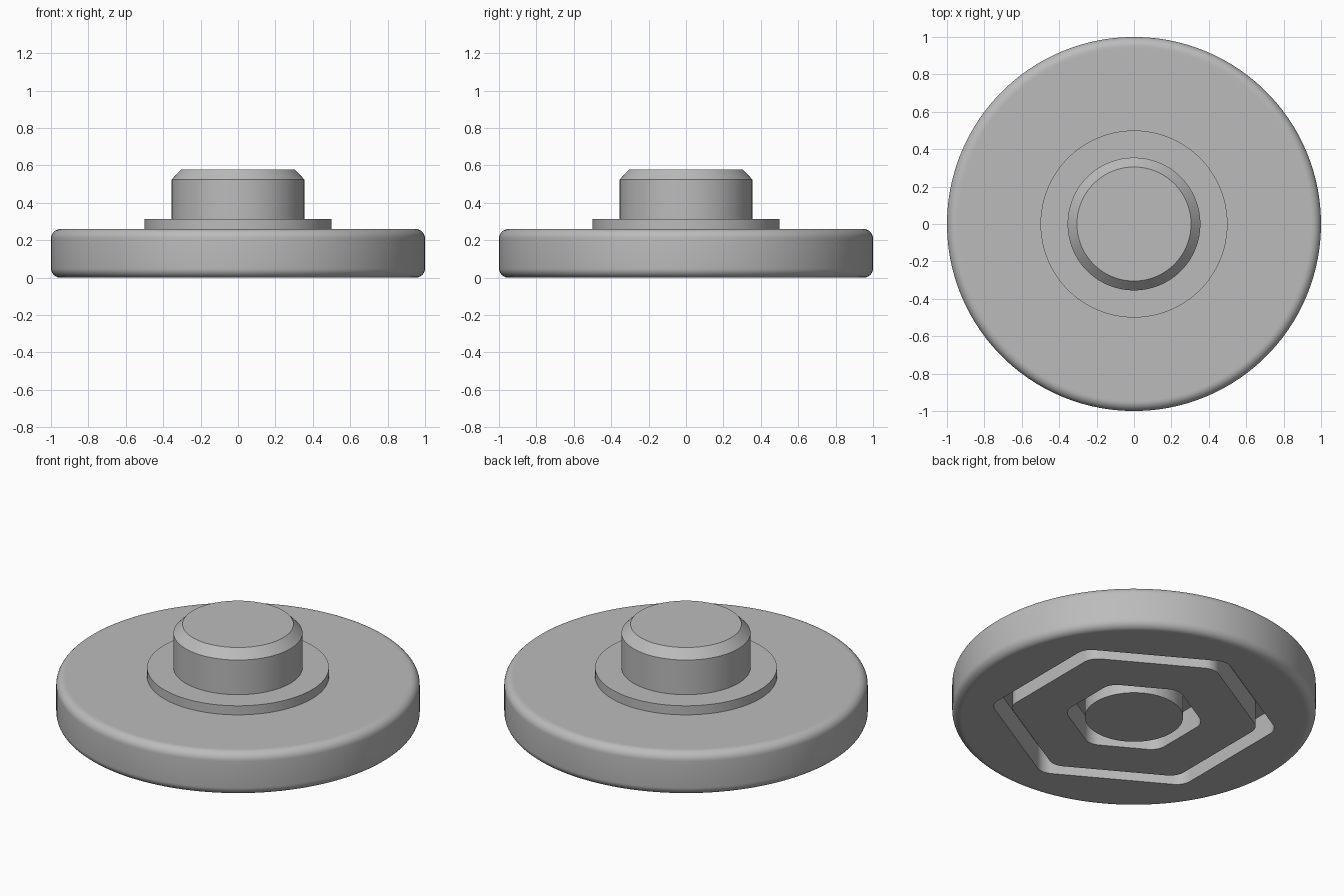
import bpy, bmesh
from math import sin, cos, radians

cube = bpy.data.objects.get("Cube")
if cube:
    bpy.data.objects.remove(cube, do_unlink=True)

SIDES = 120
PER_CORNER = SIDES // 6
ANGLES = [radians(360 * (i + 0.5) / SIDES) for i in range(SIDES)]

grey = bpy.data.materials.new("plain grey")
grey.use_nodes = True
colour = (0.5, 0.5, 0.5, 1)
grey.diffuse_color = colour
grey.node_tree.nodes["Principled BSDF"].inputs["Base Color"].default_value = colour


def circle(r, z):
    return [(r * cos(a), r * sin(a), z) for a in ANGLES]


def hexagon(apothem, r, z):
    """Hexagon with corners rounded to radius r, points at +y and -y."""
    reach = (apothem - r) / cos(radians(30))
    points = []
    for i, a in enumerate(ANGLES):
        corner = radians(30 + 60 * (i // PER_CORNER))
        points.append((reach * cos(corner) + r * cos(a),
                       reach * sin(corner) + r * sin(a), z))
    return points


def skin(name, loops):
    """Join closed loops in order and cap the first and last."""
    bm = bmesh.new()
    rings = [[bm.verts.new(p) for p in loop] for loop in loops]
    for low, high in zip(rings, rings[1:]):
        for i in range(SIDES):
            j = (i + 1) % SIDES
            bm.faces.new((low[i], low[j], high[j], high[i]))
    bm.faces.new(rings[0][::-1])
    bm.faces.new(rings[-1])
    bmesh.ops.recalc_face_normals(bm, faces=bm.faces)
    mesh = bpy.data.meshes.new(name)
    bm.to_mesh(mesh)
    bm.free()
    mesh.materials.append(grey)
    obj = bpy.data.objects.new(name, mesh)
    bpy.context.collection.objects.link(obj)
    bpy.ops.object.select_all(action="DESELECT")
    obj.select_set(True)
    bpy.context.view_layer.objects.active = obj
    bpy.ops.object.shade_smooth_by_angle(angle=radians(30))
    return obj


TOP, FILLET, DEPTH = 0.26, 0.05, 0.15
FLAT = 1 - FILLET

# Underside: round core, inner hexagonal pocket, outer hexagonal groove
loops = [circle(0.27, 0), circle(0.27, DEPTH),
         hexagon(0.335, 0.1, DEPTH), hexagon(0.335, 0.1, 0),
         hexagon(0.6, 0.1, 0), hexagon(0.6, 0.1, DEPTH),
         hexagon(0.69, 0.1, DEPTH), hexagon(0.69, 0.1, 0)]

# Rounded rim, with a narrow flat ring on each side of it
loops.append(circle(FLAT - 0.01, 0))
for centre, start in ((FILLET, -90), (TOP - FILLET, 0)):
    for k in range(9):
        a = radians(start + 90 * k / 8)
        loops.append(circle(FLAT + FILLET * cos(a), centre + FILLET * sin(a)))
loops.append(circle(FLAT - 0.01, TOP))
skin("disc", loops)

# Step on top of the disc
skin("collar", [circle(0.5, TOP), circle(0.5, 0.315)])

# Central pin with a chamfered end
skin("pin", [circle(0.355, TOP), circle(0.355, 0.525), circle(0.305, 0.578)])
